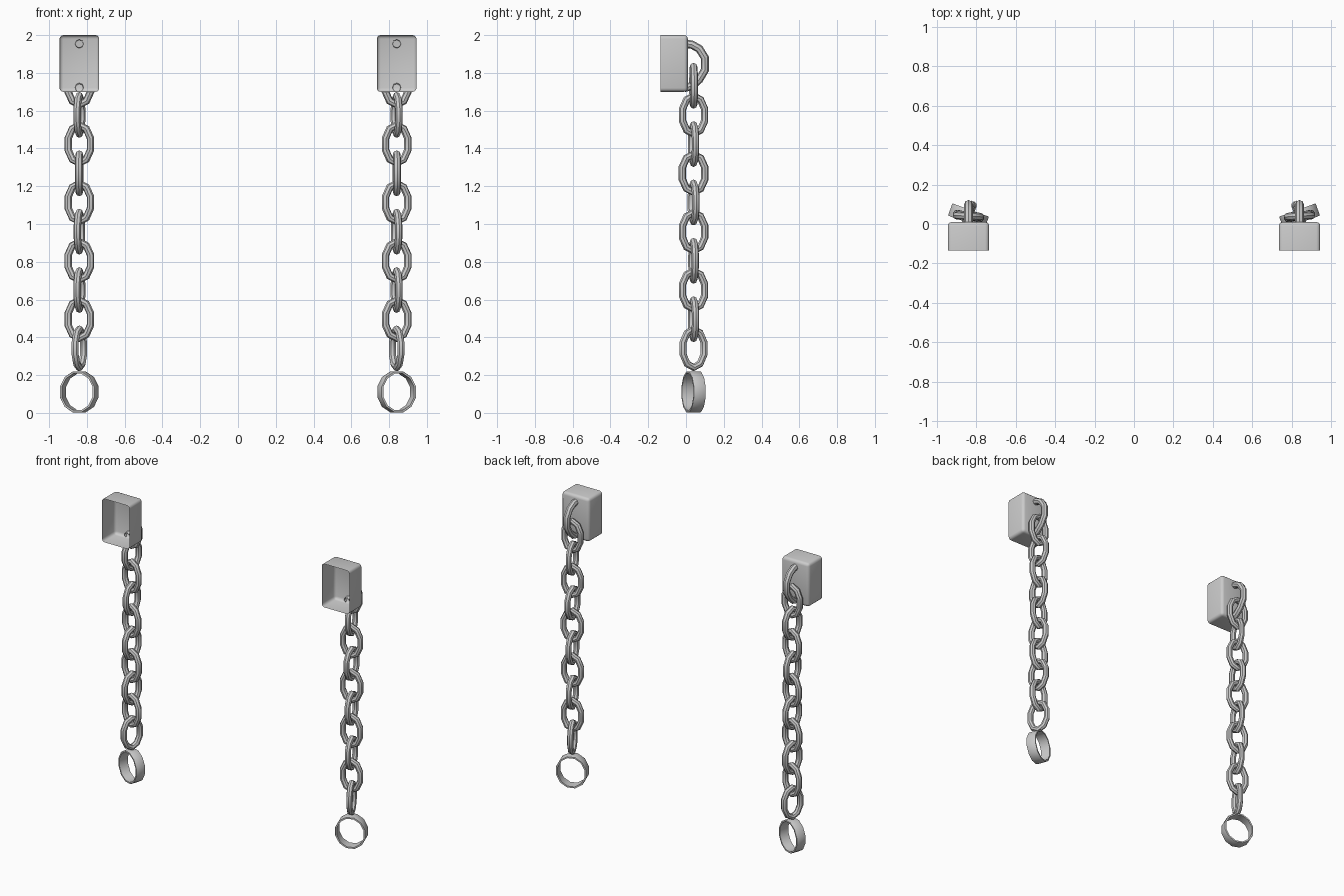
import bpy, bmesh, math
from mathutils import Vector, Matrix

if "Cube" in bpy.data.objects:
    bpy.data.objects.remove(bpy.data.objects["Cube"])

CX, CY = 0.84, 0.04      # chain axis
PITCH = 0.1545           # distance between link centres


def finish(name, bm, matrix, angle=40):
    bmesh.ops.recalc_face_normals(bm, faces=bm.faces)
    me = bpy.data.meshes.new(name)
    bm.to_mesh(me)
    bm.free()
    ob = bpy.data.objects.new(name, me)
    bpy.context.collection.objects.link(ob)
    ob.matrix_world = matrix
    bpy.ops.object.select_all(action='DESELECT')
    ob.select_set(True)
    bpy.context.view_layer.objects.active = ob
    bpy.ops.object.shade_smooth_by_angle(angle=math.radians(angle))
    return ob


def sweep(path, section, closed):
    """Sweep a section (in-plane offset, sideways offset) along a path in the XZ plane."""
    bm = bmesh.new()
    n, k = len(path), len(section)
    pts = [Vector((x, 0, z)) for x, z in path]
    rings = []
    for i, p in enumerate(pts):
        a = pts[(i - 1) % n] if closed or i > 0 else p
        b = pts[(i + 1) % n] if closed or i < n - 1 else p
        t = (b - a).normalized()
        out = Vector((t.z, 0, -t.x))
        rings.append([bm.verts.new(p + out * u + Vector((0, v, 0))) for u, v in section])
    for i in range(n if closed else n - 1):
        r, q = rings[i], rings[(i + 1) % n]
        for j in range(k):
            bm.faces.new((r[j], r[(j + 1) % k], q[(j + 1) % k], q[j]))
    return bm


def ellipse(rx, rz, n, start=0.0):
    return [(rx * math.cos(start + math.tau * i / n), rz * math.sin(start + math.tau * i / n))
            for i in range(n)]


def place(s, z, deg):
    # angle is mirrored with the side
    return Matrix.Translation((s * CX, CY, z)) @ Matrix.Rotation(math.radians(s * deg), 4, 'Z')


WIRE = ellipse(0.02, 0.02, 8)
BAND = [(-0.006, -0.033), (0.004, -0.033), (0.006, -0.028),
        (0.006, 0.028), (0.004, 0.033), (-0.006, 0.033)]
TWIST = [3, 12, 10, 3, 12, 10, 8, 12, 10, 22]   # slight turn of every link

for s, side in ((-1, "left"), (1, "right")):
    # wall block: rounded shell, open at the front
    bm = bmesh.new()
    bmesh.ops.create_cube(bm, size=1, matrix=Matrix.Diagonal((0.21, 0.145, 0.30, 1)))
    front = [f for f in bm.faces if f.calc_center_median().y < -0.07]
    bmesh.ops.delete(bm, geom=front, context='FACES_ONLY')
    edges = [e for e in bm.edges if not e.is_boundary]
    bmesh.ops.bevel(bm, geom=edges, offset=0.02, segments=3, profile=0.5, affect='EDGES')
    finish(side + "_wall_block", bm, Matrix.Translation((s * CX, -0.0625, 1.85)))

    # staple on the back of the block, path given in the YZ plane
    hook = [(-0.01, 1.955), (0.03, 1.95), (0.07, 1.928), (0.10, 1.88),
            (0.10, 1.815), (0.07, 1.765), (0.03, 1.73), (-0.01, 1.72)]
    bm = sweep(hook, ellipse(0.022, 0.022, 8), False)
    finish(side + "_staple", bm,
           Matrix.Translation((s * CX, 0, 0)) @ Matrix.Rotation(math.pi / 2, 4, 'Z'))

    # chain links, alternately turned a quarter
    for i, t in enumerate(TWIST):
        bm = sweep(ellipse(0.063, 0.101, 10, math.radians(18)), WIRE, True)
        finish(f"{side}_link_{i + 1}", bm, place(s, 1.732 - PITCH * i, t + 90 * (i % 2)))

    # cuff
    bm = sweep(ellipse(0.096, 0.106, 12, math.radians(15)), BAND, True)
    finish(side + "_cuff", bm, place(s, 0.111, 20))
